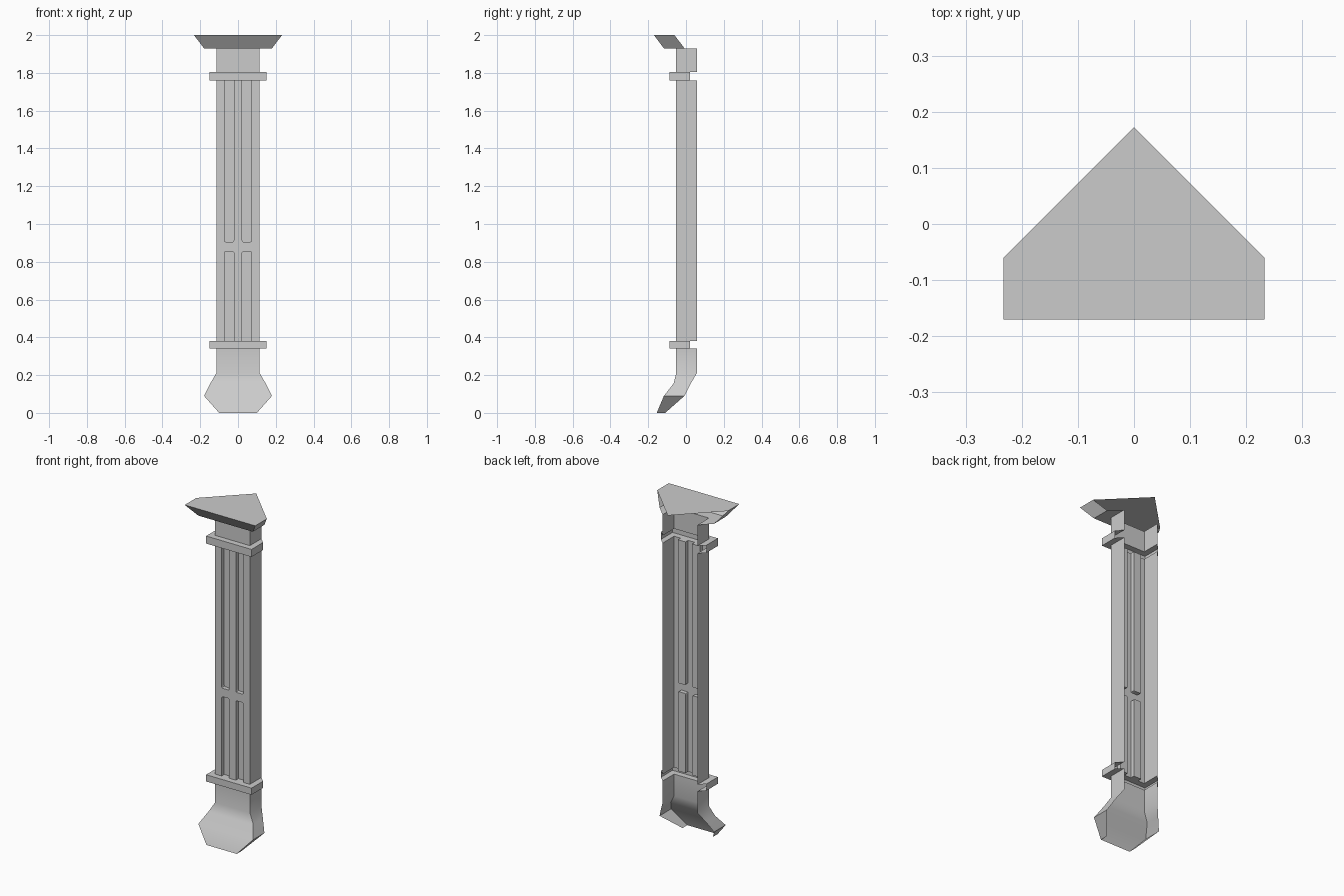
import bpy
import bmesh
from math import radians

cube = bpy.data.objects.get("Cube")
if cube:
    bpy.data.objects.remove(cube, do_unlink=True)

stone = bpy.data.materials.new("grey_stone")
stone.use_nodes = True
GREY = (0.6, 0.6, 0.6, 1)
stone.diffuse_color = GREY
stone.node_tree.nodes["Principled BSDF"].inputs["Base Color"].default_value = GREY

FRONT, BACK = 0.063, 0.172   # front plane offset and mitre plane offset
SHAFT, RING, LIP, TOP = 0.115, 0.15, 0.18, 0.233   # half widths


def section(half, z, front=None, back=None):
    """Three-sided open section, its rear edges cut on a 45 degree mitre."""
    f = FRONT - half if front is None else front
    b = BACK - half if back is None else back
    return [(-half, b, z), (-half, f, z), (half, f, z), (half, b, z)]


def finish(name, bm, smooth=None):
    mesh = bpy.data.meshes.new(name)
    bm.to_mesh(mesh)
    bm.free()
    mesh.materials.append(stone)
    obj = bpy.data.objects.new(name, mesh)
    bpy.context.collection.objects.link(obj)
    if smooth:
        bpy.ops.object.select_all(action="DESELECT")
        obj.select_set(True)
        bpy.context.view_layer.objects.active = obj
        bpy.ops.object.shade_smooth_by_angle(angle=radians(smooth))
    return obj


def loft(sections):
    """Join rising sections into an open shell."""
    bm = bmesh.new()
    rows = [[bm.verts.new(p) for p in s] for s in sections]
    for low, high in zip(rows, rows[1:]):
        for i in range(3):
            bm.faces.new((low[i], low[i + 1], high[i + 1], high[i]))
    return bm, rows


# Flared foot
foot, _ = loft([
    section(0.1, 0, -0.155, -0.11),
    section(LIP, 0.09),
    section(0.147, 0.155, -0.066),
    section(SHAFT, 0.21),
    section(SHAFT, 0.34),
])
finish("foot", foot, 40)

# Ring mouldings
for name, low, high in (("lower_ring", 0.34, 0.38), ("upper_ring", 1.76, 1.805)):
    ring, _ = loft([section(SHAFT, low), section(RING, low),
                    section(RING, high), section(SHAFT, high)])
    finish(name, ring)

# Shaft with four sunken flutes on the front
xs = [-SHAFT, -0.072, -0.022, 0.022, 0.072, SHAFT]
zs = [0.38, 0.855, 0.905, 1.76]
shaft = bmesh.new()
front, back = FRONT - SHAFT, BACK - SHAFT
grid = []
for z in zs:
    points = [(-SHAFT, back)] + [(x, front) for x in xs] + [(SHAFT, back)]
    grid.append([shaft.verts.new((x, y, z)) for x, y in points])
flutes = []
for j in range(len(zs) - 1):
    for i in range(len(grid[0]) - 1):
        face = shaft.faces.new((grid[j][i], grid[j][i + 1],
                                grid[j + 1][i + 1], grid[j + 1][i]))
        if i in (2, 4) and j != 1:
            flutes.append(face)
shaft.normal_update()
bmesh.ops.inset_individual(shaft, faces=flutes, thickness=0, depth=-0.025)

# Rounded flute ends beside the middle band
corners = []
for e in shaft.edges:
    a, b = e.verts[0].co, e.verts[1].co
    mid = (a + b) / 2
    if (abs(a.y - b.y) > 0.01 and abs(a.x - b.x) < 0.001 and abs(a.z - b.z) < 0.001
            and 0.8 < mid.z < 1 and abs(mid.x) < 0.1):
        corners.append(e)
bmesh.ops.bevel(shaft, geom=corners, offset=0.008, segments=2, profile=0.5,
                affect="EDGES")
finish("fluted_shaft", shaft)

# Neck
neck, _ = loft([section(SHAFT, 1.805), section(SHAFT, 1.93)])
finish("neck", neck)

# Flared cap with a flat top running back to a point
cap, rows = loft([section(SHAFT, 1.93), section(LIP, 1.93), section(TOP, 2)])
apex = cap.verts.new((0, BACK, 2))
cap.faces.new(rows[-1][:4] + [apex])
finish("cap", cap)
